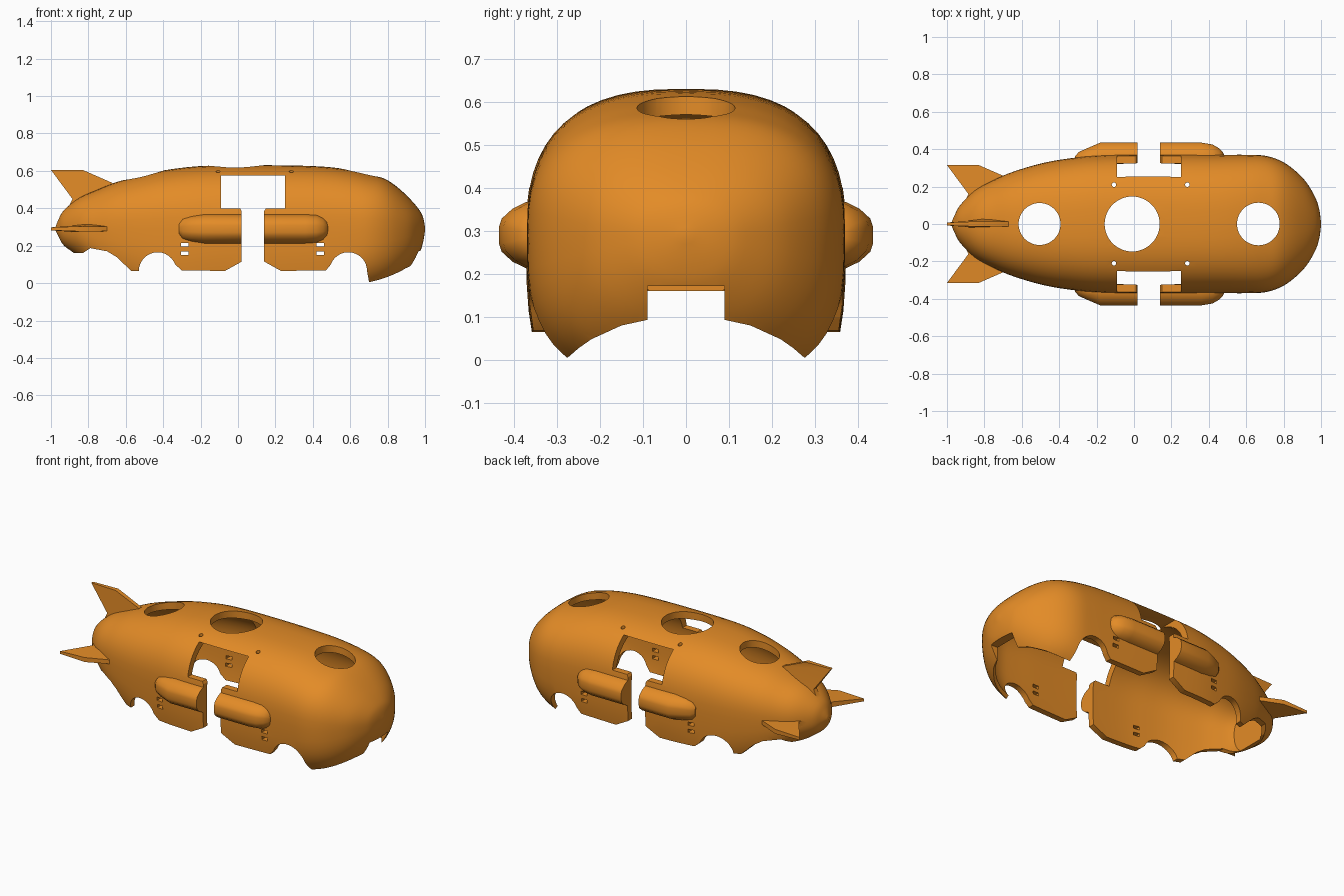
import bpy, bmesh, math
from mathutils import Vector

if "Cube" in bpy.data.objects:
    bpy.data.objects.remove(bpy.data.objects["Cube"])

orange = bpy.data.materials.new("orange")
orange.diffuse_color = (0.77, 0.26, 0.02, 1)
orange.use_nodes = True
orange.node_tree.nodes["Principled BSDF"].inputs["Base Color"].default_value = orange.diffuse_color
ZC = 0.29  # height of the hull axis


def make(name, bm):
    bmesh.ops.recalc_face_normals(bm, faces=bm.faces)
    me = bpy.data.meshes.new(name)
    bm.to_mesh(me)
    bm.free()
    me.materials.append(orange)
    ob = bpy.data.objects.new(name, me)
    bpy.context.collection.objects.link(ob)
    return ob


def loft(name, rings):
    bm = bmesh.new()
    vs = [[bm.verts.new(p) for p in r] for r in rings]
    n = len(vs[0])
    for a, b in zip(vs, vs[1:]):
        for i in range(n):
            bm.faces.new((a[i], a[(i + 1) % n], b[(i + 1) % n], b[i]))
    bm.faces.new(vs[0])
    bm.faces.new(vs[-1])
    return make(name, bm)


def prism(name, pts, axis, lo, hi):
    """Extrude a 2D outline along x, y or z."""
    def put(p, t):
        return {'x': (t, p[0], p[1]), 'y': (p[0], t, p[1]), 'z': (p[0], p[1], t)}[axis]
    return loft(name, [[put(p, lo) for p in pts], [put(p, hi) for p in pts]])


def arc(cx, cz, r, a0, a1, n):
    return [(cx + r * math.cos(math.radians(a0 + (a1 - a0) * i / n)),
             cz + r * math.sin(math.radians(a0 + (a1 - a0) * i / n))) for i in range(n + 1)]


def rect(x0, x1, z0, z1):
    return [(x0, z0), (x1, z0), (x1, z1), (x0, z1)]


def combine(ob, other, op):
    m = ob.modifiers.new("cut", 'BOOLEAN')
    m.object, m.operation, m.solver = other, op, 'EXACT'
    dg = bpy.context.evaluated_depsgraph_get()
    me = bpy.data.meshes.new_from_object(ob.evaluated_get(dg))
    ob.modifiers.clear()
    ob.data = me
    bpy.data.objects.remove(other)


# Hull stations: x, half width, height above axis, depth below axis
ST = [(-.975, .01, .01, .01), (-.96, .045, .05, .04), (-.93, .1, .1, .09), (-.85, .18, .165, .15),
      (-.75, .235, .21, .25), (-.65, .278, .25, .33), (-.5, .323, .29, .42), (-.35, .35, .32, .5),
      (-.15, .37, .338, .5), (.2, .372, .34, .5), (.45, .37, .333, .48), (.6, .37, .315, .4),
      (.7, .365, .293, .35), (.78, .34, .27, .32), (.85, .295, .225, .28), (.92, .225, .16, .21),
      (.97, .14, .10, .13), (.99, .08, .06, .07), (1.0, .01, .01, .01)]


def smooth(st, steps=4):
    P = [Vector(s) for s in st]
    out = []
    for i in range(len(P) - 1):
        a, b, c, d = P[max(i - 1, 0)], P[i], P[i + 1], P[min(i + 2, len(P) - 1)]
        for k in range(steps):
            t = k / steps
            out.append(0.5 * (2 * b + (c - a) * t + (2 * a - 5 * b + 4 * c - d) * t * t
                              + (3 * b - a - 3 * c + d) * t ** 3))
    return out + [P[-1]]


def section(x, w, h, d, n=56):
    ring = []
    for i in range(n):
        t = 2 * math.pi * i / n
        c, s = math.cos(t), math.sin(t)
        e = 2 + (.6 if s >= 0 else .9) * min(1, w / .36)
        y = math.copysign(abs(c) ** (2 / e), c) * w
        z = math.copysign(abs(s) ** (2 / e), s) * (h if s >= 0 else d)
        ring.append((x, y, ZC + z))
    return ring


hull = loft("hull_shell", [section(*s) for s in smooth(ST)])

# Tail fins: one upright, two sideways (x, distance from axis, half thickness)
FIN = [(-1, .315, .008), (-.83, .315, .014), (-.67, .245, .012), (-.7, .12, .03), (-.8, .1, .034),
       (-.93, .07, .014), (-.885, .16, .016)]
for ang in (0, 90, 180):
    c, s = math.cos(math.radians(ang)), math.sin(math.radians(ang))
    fin = loft("fin", [[(x, r * c - k * t * s, ZC + r * s + k * t * c) for x, r, t in FIN]
                       for k in (-1, 1)])
    combine(hull, fin, 'UNION')

# Hollow interior
inner = [(s[0], s[1] - .038, s[2] - .042, s[3]) for s in smooth(ST) if -.86 < s[0] < .93]
combine(hull, loft("cavity", [section(*s) for s in inner]), 'DIFFERENCE')

# Lower edge with wheel arches and the door slot
edge = [(-1.1, .158), (-.83, .16), (-.79, .187), (-.7, .17), (-.65, .14), (-.57, .065)]
edge += arc(-.43, .065, .1, 180, 20, 14) + [(-.30, .068), (-.07, .065), (.02, .115),
        (.02, .385), (.005, .41), (.155, .41), (.14, .385), (.14, .115), (.23, .065), (.47, .068)]
edge += arc(.59, .065, .1, 160, 0, 14) + [(.70, .01), (.70, -.5), (-1.1, -.5)]
combine(hull, prism("lower_cut", edge, 'y', -.6, .6), 'DIFFERENCE')

# Nose underside arch with square notch
half = [(.5, .001), (.28, .001), (.25, .027), (.22, .048), (.15, .08), (.09, .093), (.09, .172)]
nose = [(.5, -.5)] + half + [(-y, z) for y, z in reversed(half)] + [(-.5, -.5)]
combine(hull, prism("nose_cut", nose, 'x', .61, 1.2), 'DIFFERENCE')

# Side windows and small strap slots, straight through both walls
combine(hull, prism("window_cut", rect(-.09, .25, .40, .575), 'y', -.6, .6), 'DIFFERENCE')
for x in (-.285, .44):
    for z in (.16, .205):
        combine(hull, prism("strap_cut", rect(x - .02, x + .02, z - .01, z + .01), 'y', -.6, .6),
                'DIFFERENCE')

# Round roof openings and four screw holes
holes = [(-.505, 0, .112), (-.01, 0, .147), (.665, 0, .114)]
holes += [(x, y, .012) for x in (-.107, .285) for y in (-.21, .21)]
for x, y, r in holes:
    combine(hull, prism("roof_hole", arc(x, y, r, 0, 345 if r < .05 else 352.5,
                                         23 if r < .05 else 47), 'z', .42, .8), 'DIFFERENCE')

# Side pods, split by the door slot (x, outer y, half height)
PODS = {"rear_pod": [(-.315, .362, .03), (-.295, .385, .052), (-.25, .405, .066), (-.18, .435, .077),
                     (.02, .435, .077)],
        "front_pod": [(.14, .435, .077), (.36, .435, .077), (.42, .425, .073), (.455, .405, .06),
                      (.475, .385, .042), (.482, .368, .02)]}
SHAPE = [(0, -1), (.3, -1), (.65, -.8), (.93, -.5), (1, -.25), (1, .25), (.93, .5), (.65, .8),
         (.3, 1), (0, 1)]
parts = [hull]
for side, label in ((-1, "near"), (1, "far")):
    for name, secs in PODS.items():
        rings = [[(x, side * (.345 + f * (o - .345)), ZC + g * h) for f, g in SHAPE]
                 for x, o, h in secs]
        parts.append(loft(name + "_" + label, rings))

# Smooth shading with crisp cut edges
bpy.ops.object.select_all(action='DESELECT')
for ob in parts:
    ob.select_set(True)
bpy.context.view_layer.objects.active = hull
bpy.ops.object.shade_smooth_by_angle(angle=math.radians(30))
